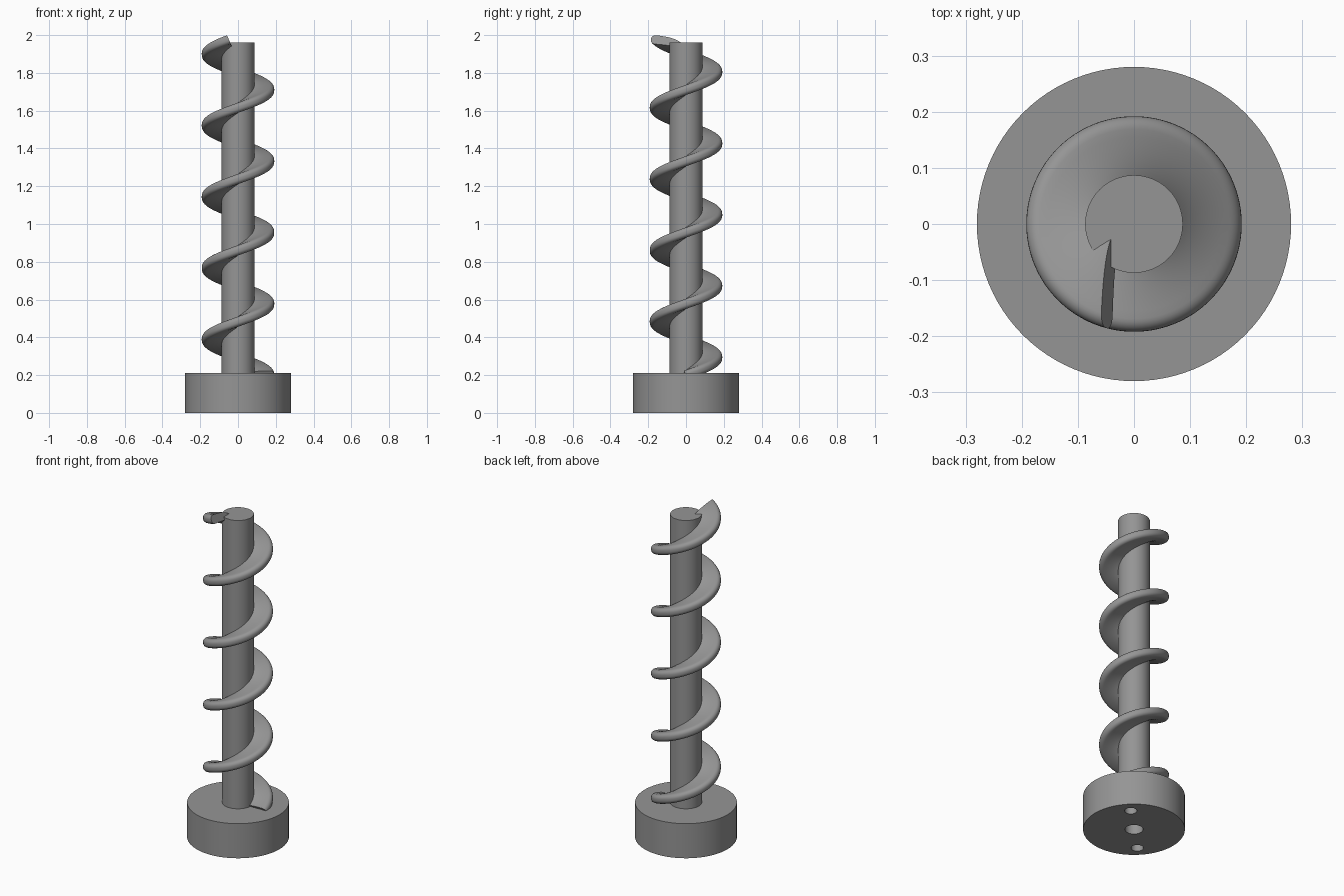
import bpy, bmesh, math

if "Cube" in bpy.data.objects:
    bpy.data.objects.remove(bpy.data.objects["Cube"])

grey = bpy.data.materials.new("mid grey")
grey.diffuse_color = (0.30, 0.30, 0.30, 1)
grey.use_nodes = True
grey.node_tree.nodes["Principled BSDF"].inputs["Base Color"].default_value = grey.diffuse_color


def cylinder(name, radius, z0, z1, x=0, y=0, sides=96):
    bpy.ops.mesh.primitive_cylinder_add(vertices=sides, radius=radius, depth=z1 - z0,
                                        location=(x, y, (z0 + z1) / 2))
    ob = bpy.context.object
    ob.name = name
    ob.data.materials.append(grey)
    return ob


def smooth(ob):
    bpy.ops.object.select_all(action='DESELECT')
    bpy.context.view_layer.objects.active = ob
    ob.select_set(True)
    bpy.ops.object.shade_smooth_by_angle(angle=math.radians(35))


# Base disc with a central bore and two smaller blind holes underneath
base = cylinder("base", 0.28, 0, 0.21)
d = 0.205 * math.sqrt(0.5)
for i, (r, x) in enumerate([(0.05, 0), (0.034, d), (0.034, -d)]):
    cutter = cylinder(f"hole_cutter_{i}", r, -0.1, 0.14, x, x, 32)
    cut = base.modifiers.new("hole", 'BOOLEAN')
    cut.object = cutter
    cut.operation = 'DIFFERENCE'
    cut.solver = 'EXACT'
    bpy.context.view_layer.objects.active = base
    bpy.ops.object.modifier_apply(modifier=cut.name)
    bpy.data.objects.remove(cutter)
smooth(base)

# Shaft
shaft = cylinder("shaft", 0.087, 0.2, 1.96)
smooth(shaft)

# Screw flight: rounded blade section swept up a right-handed helix
PITCH, Z0, HALF, R_IN, R_OUT, FILLET = 0.3775, 0.2, 0.027, 0.03, 0.192, 0.023
SLOPE = 0.43


def height(a):
    return Z0 + PITCH * a / math.tau


def section():
    """Closed (radius, height offset) outline with a rounded outer rim."""
    flat = [R_IN + (R_OUT - FILLET - R_IN) * i / 10 for i in range(10)]
    rim = []
    for i in range(7):
        a = math.pi / 2 * i / 6
        rim.append((R_OUT - FILLET + FILLET * math.sin(a), HALF - FILLET + FILLET * math.cos(a)))
    top = [(r, HALF) for r in flat] + rim
    return top + [(r, -h) for r, h in reversed(top)]


def end_angle(r, h):
    """Angle where the top turn meets the slanted end plane."""
    lo, hi = math.pi, 1.5 * math.pi
    for _ in range(40):
        a = (lo + hi) / 2
        z = height(a + 4 * math.tau) + h
        if r * math.cos(a) < -0.047 - SLOPE * (z - 1.973):
            lo = a
        else:
            hi = a
    return lo + 4 * math.tau


bm = bmesh.new()
STEPS, LAST = 400, 4.3 * math.tau
profile = section()
ends = [end_angle(r, h) for r, h in profile]
rings = []
for i in range(STEPS + 1):
    ring = []
    for (r, h), end in zip(profile, ends):
        if i <= 360:
            a = LAST * i / 360
        else:
            a = LAST + (end - LAST) * (i - 360) / (STEPS - 360)
        # lean the starting face square to the helix
        a -= SLOPE * h / max(r, 0.06) * max(0, 1 - i / 20)
        ring.append(bm.verts.new((r * math.cos(a), r * math.sin(a), height(a) + h)))
    rings.append(ring)
n = len(profile)
for lower, upper in zip(rings, rings[1:]):
    for j in range(n):
        k = (j + 1) % n
        bm.faces.new((lower[j], lower[k], upper[k], upper[j]))
bm.faces.new(rings[0])
bm.faces.new(rings[-1])
bmesh.ops.recalc_face_normals(bm, faces=bm.faces)
mesh = bpy.data.meshes.new("screw_flight")
bm.to_mesh(mesh)
bm.free()
mesh.materials.append(grey)
flight = bpy.data.objects.new("screw_flight", mesh)
bpy.context.collection.objects.link(flight)
smooth(flight)
